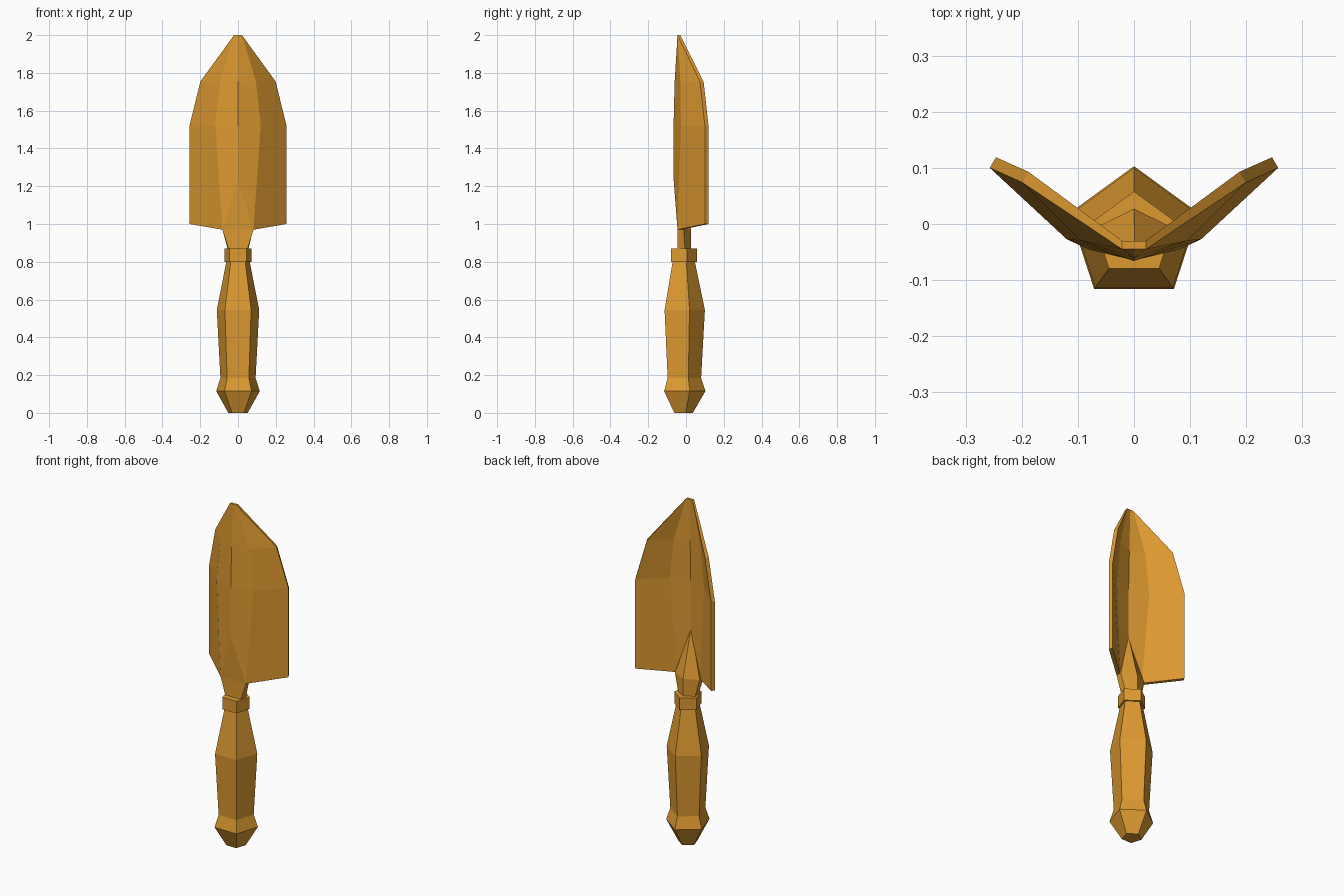
import bpy, bmesh, math

cube = bpy.data.objects.get("Cube")
if cube:
    bpy.data.objects.remove(cube, do_unlink=True)

# Single ochre colour
ochre = bpy.data.materials.new("ochre")
ochre.use_nodes = True
colour = (0.72, 0.32, 0.03, 1)
ochre.diffuse_color = colour
ochre.node_tree.nodes["Principled BSDF"].inputs["Base Color"].default_value = colour


def finish(name, bm):
    bmesh.ops.remove_doubles(bm, verts=bm.verts, dist=0.0005)
    bmesh.ops.recalc_face_normals(bm, faces=bm.faces)
    mesh = bpy.data.meshes.new(name)
    bm.to_mesh(mesh)
    bm.free()
    mesh.materials.append(ochre)
    obj = bpy.data.objects.new(name, mesh)
    bpy.context.collection.objects.link(obj)
    return obj


def loft(name, rings):
    """Closed skin through rings that share a point count."""
    bm = bmesh.new()
    loops = [[bm.verts.new(p) for p in ring] for ring in rings]
    n = len(loops[0])
    for a, b in zip(loops, loops[1:]):
        for i in range(n):
            j = (i + 1) % n
            bm.faces.new((a[i], a[j], b[j], b[i]))
    bm.faces.new(loops[0])
    bm.faces.new(loops[-1])
    return finish(name, bm)


def pentagon(r, z):
    # One corner points backwards, one flat side faces forwards
    turns = [math.radians(90 + 72 * i) for i in range(5)]
    return [(r * math.cos(t), -0.018 + r * math.sin(t), z) for t in turns]


# Grip and collar: five-sided turned shapes
loft("handle", [pentagon(r, z) for r, z in
                [(0.054, 0), (0.121, 0.115), (0.098, 0.185), (0.118, 0.545), (0.063, 0.81)]])
loft("collar", [pentagon(0.076, 0.80), pentagon(0.076, 0.87)])


# Neck: flat front, ridged back, drawn out to a point along the blade crease
def neck_ring(z, back, side, front):
    (sx, sy), (fx, fy) = side, front
    return [(0, back, z), (-sx, sy, z), (-fx, fy, z), (fx, fy, z), (sx, sy, z)]


loft("neck", [neck_ring(0.86, 0.027, (0.053, -0.005), (0.048, -0.045)),
              neck_ring(0.97, 0.027, (0.08, -0.012), (0.082, -0.045)),
              neck_ring(1.23, -0.042, (0, -0.05), (0, -0.065))])

# Blade: half sections given as (x, y, z) at crease, fold and edge
sections = [
    [(0, -0.065, 1.23), (0.082, -0.045, 0.97), (0.257, 0.1, 1.0)],
    [(0, -0.066, 1.52), (0.12, -0.027, 1.52), (0.257, 0.1, 1.52)],
    [(0, -0.06, 1.755), (0.095, -0.03, 1.755), (0.199, 0.074, 1.755)],
    [(0, -0.045, 2.0), (0.021, -0.045, 2.0), (0.021, -0.045, 2.0)],
]
thickness = [(0, 0.022), (-0.009, 0.02), (-0.011, 0.019)]
bm = bmesh.new()
for side in (-1, 1):
    front = [[bm.verts.new((side * x, y, z)) for x, y, z in row] for row in sections]
    back = []
    for row in sections:
        tip = row[0][2] == 2.0
        back.append([bm.verts.new((side * (x + (0 if tip else dx)), y + (0.015 if tip else dy), z))
                     for (x, y, z), (dx, dy) in zip(row, thickness)])
    for skin in (front, back):
        for a, b in zip(skin, skin[1:]):
            for i in range(2):
                bm.faces.new((a[i], a[i + 1], b[i + 1], b[i]))
    # Rim along the bottom, outer edge and tip
    rim = [(0, 0), (0, 1), (0, 2), (1, 2), (2, 2), (3, 2), (3, 1), (3, 0)]
    for (r, c), (s, d) in zip(rim, rim[1:]):
        bm.faces.new((front[r][c], front[s][d], back[s][d], back[r][c]))
finish("blade", bm)
